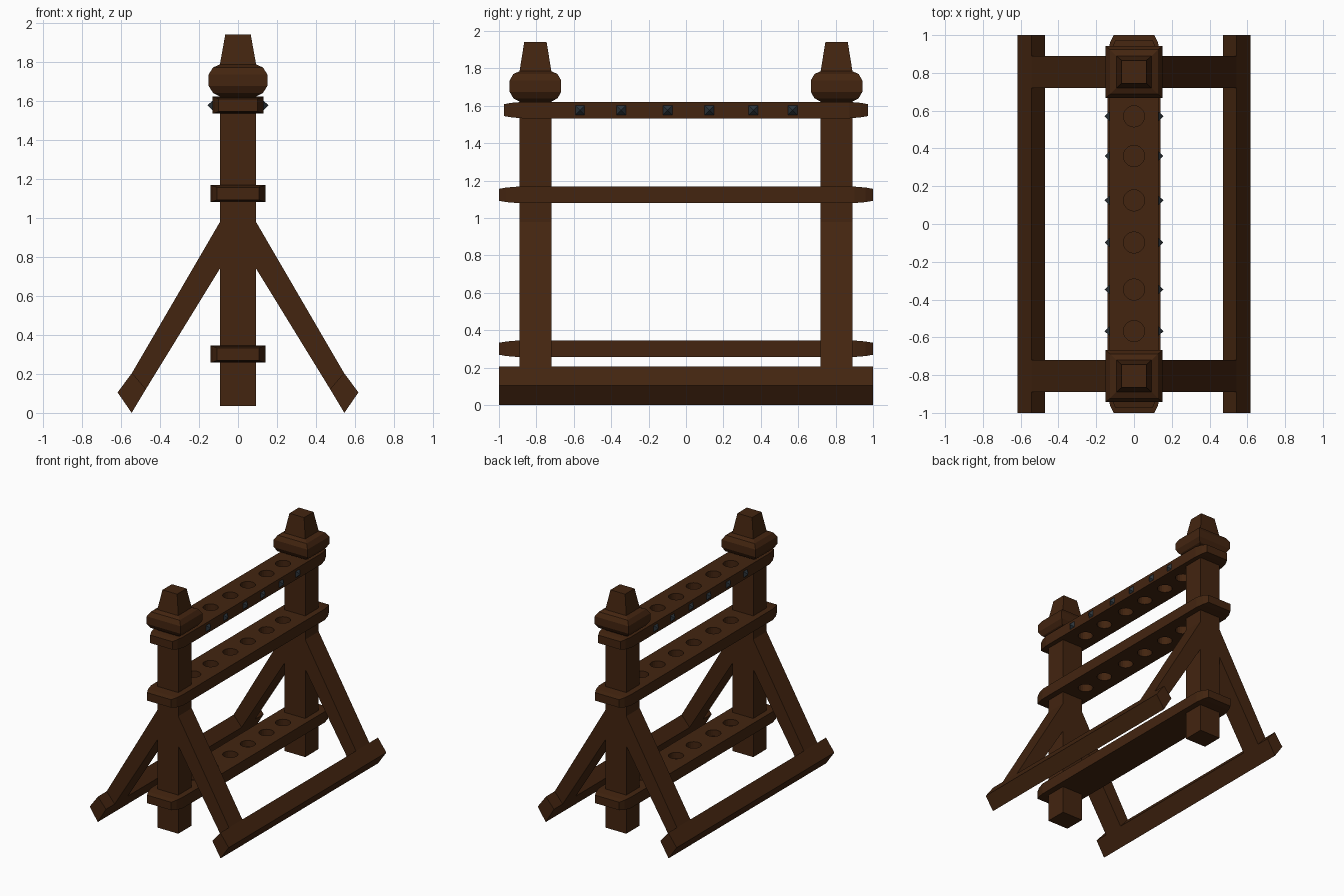
import bpy, bmesh
from mathutils import Vector

cube = bpy.data.objects.get("Cube")
if cube:
    bpy.data.objects.remove(cube, do_unlink=True)


def material(name, color):
    mat = bpy.data.materials.new(name)
    mat.use_nodes = True
    mat.diffuse_color = color
    bsdf = mat.node_tree.nodes["Principled BSDF"]
    bsdf.inputs["Base Color"].default_value = color
    bsdf.inputs["Roughness"].default_value = 0.8
    return mat


wood = material("dark wood", (0.056, 0.018, 0.005, 1))
iron = material("dark iron", (0.025, 0.034, 0.042, 1))


def finish(name, bm, mat):
    bmesh.ops.recalc_face_normals(bm, faces=bm.faces)
    mesh = bpy.data.meshes.new(name)
    bm.to_mesh(mesh)
    bm.free()
    mesh.materials.append(mat)
    obj = bpy.data.objects.new(name, mesh)
    bpy.context.collection.objects.link(obj)
    return obj


def loft(name, rings, mat=wood):
    """Skin a row of four-cornered rings and close both ends."""
    bm = bmesh.new()
    rows = [[bm.verts.new(p) for p in ring] for ring in rings]
    for a, b in zip(rows, rows[1:]):
        for i in range(4):
            j = (i + 1) % 4
            bm.faces.new((a[i], a[j], b[j], b[i]))
    bm.faces.new(rows[0])
    bm.faces.new(rows[-1])
    return finish(name, bm, mat)


CORNERS = [(-1, -1), (1, -1), (1, 1), (-1, 1)]


def upright(name, y, sections):
    """Rectangular part stacked along z from (z, half x, half y)."""
    return loft(name, [[(a * hx, y + b * hy, z) for a, b in CORNERS]
                       for z, hx, hy in sections])


def prism_y(name, profile, y0, y1):
    """Extrude an xz profile along y."""
    return loft(name, [[(x, y, z) for x, z in profile] for y in (y0, y1)])


# Posts with finials
POST_Y, POST_X, POST_D = 0.805, 0.093, 0.085
for end, s in (("front", -1), ("back", 1)):
    y = s * POST_Y
    upright(end + "_post", y, [(0.035, POST_X, POST_D), (1.625, POST_X, POST_D)])
    upright(end + "_finial_ring", y,
            [(1.62, 0.09, 0.08), (1.64, 0.128, 0.118), (1.675, 0.15, 0.138),
             (1.735, 0.15, 0.138), (1.77, 0.128, 0.118), (1.787, 0.09, 0.08)])
    upright(end + "_finial_cap", y,
            [(1.785, POST_X, POST_D), (1.94, 0.065, 0.06)])

# Sloping legs and the long feet that join them
LEG = [(0.08, 1.0), (0.543, 0.205), (0.472, 0.122), (0.08, 0.76)]
FOOT = [(0.543, 0.205), (0.617, 0.105), (0.545, 0.0), (0.472, 0.122)]
for side, sx in (("left", 1), ("right", -1)):
    leg = [(sx * x, z) for x, z in LEG]
    for end, s in (("front", -1), ("back", 1)):
        prism_y(f"{end}_{side}_leg", leg, s * POST_Y - POST_D, s * POST_Y + POST_D)
    prism_y(side + "_foot", [(sx * x, z) for x, z in FOOT], -1, 1)

# Cutter for the holes: through the upper boards, blind in the lowest
HOLES = [-0.567, -0.347, -0.098, 0.125, 0.36, 0.57]
FLOOR, TOP = 0.295, 1.8
bm = bmesh.new()
for y in HOLES:
    geo = bmesh.ops.create_cone(bm, cap_ends=True, segments=20, radius1=0.056,
                                radius2=0.056, depth=TOP - FLOOR)
    bmesh.ops.translate(bm, verts=geo["verts"], vec=(0, y, (TOP + FLOOR) / 2))
cutter = finish("hole_cutter", bm, wood)
cutter.hide_render = True


# Boards with tapered ends
def board(name, z, half_width, half_length):
    ends = [(half_length, 0.76, 0.032), (half_length - 0.04, 0.9, 0.039),
            (half_length - 0.1, 1, 0.044)]
    sections = [(-y, w, h) for y, w, h in ends] + ends[::-1]
    obj = loft(name, [[(a * w * half_width, y, z + b * h) for a, b in CORNERS]
                      for y, w, h in sections])
    mod = obj.modifiers.new("holes", "BOOLEAN")
    mod.operation = "DIFFERENCE"
    mod.solver = "EXACT"
    mod.object = cutter
    bpy.context.view_layer.objects.active = obj
    bpy.ops.object.modifier_apply(modifier=mod.name)


board("top_board", 1.577, 0.13, 0.972)
board("middle_board", 1.124, 0.141, 1.0)
board("bottom_board", 0.301, 0.141, 1.0)
bpy.data.objects.remove(cutter, do_unlink=True)

# Pyramid studs along both edges of the top board
for side, sx in (("left", 1), ("right", -1)):
    bm = bmesh.new()
    for y in HOLES:
        tip = bm.verts.new((sx * 0.156, y, 1.576))
        base = [bm.verts.new(Vector((sx * 0.128, y, 1.576))
                             + Vector((0, a, b)) * 0.027) for a, b in CORNERS]
        bm.faces.new(base)
        for i in range(4):
            bm.faces.new((base[i], base[(i + 1) % 4], tip))
    finish(side + "_studs", bm, iron)
